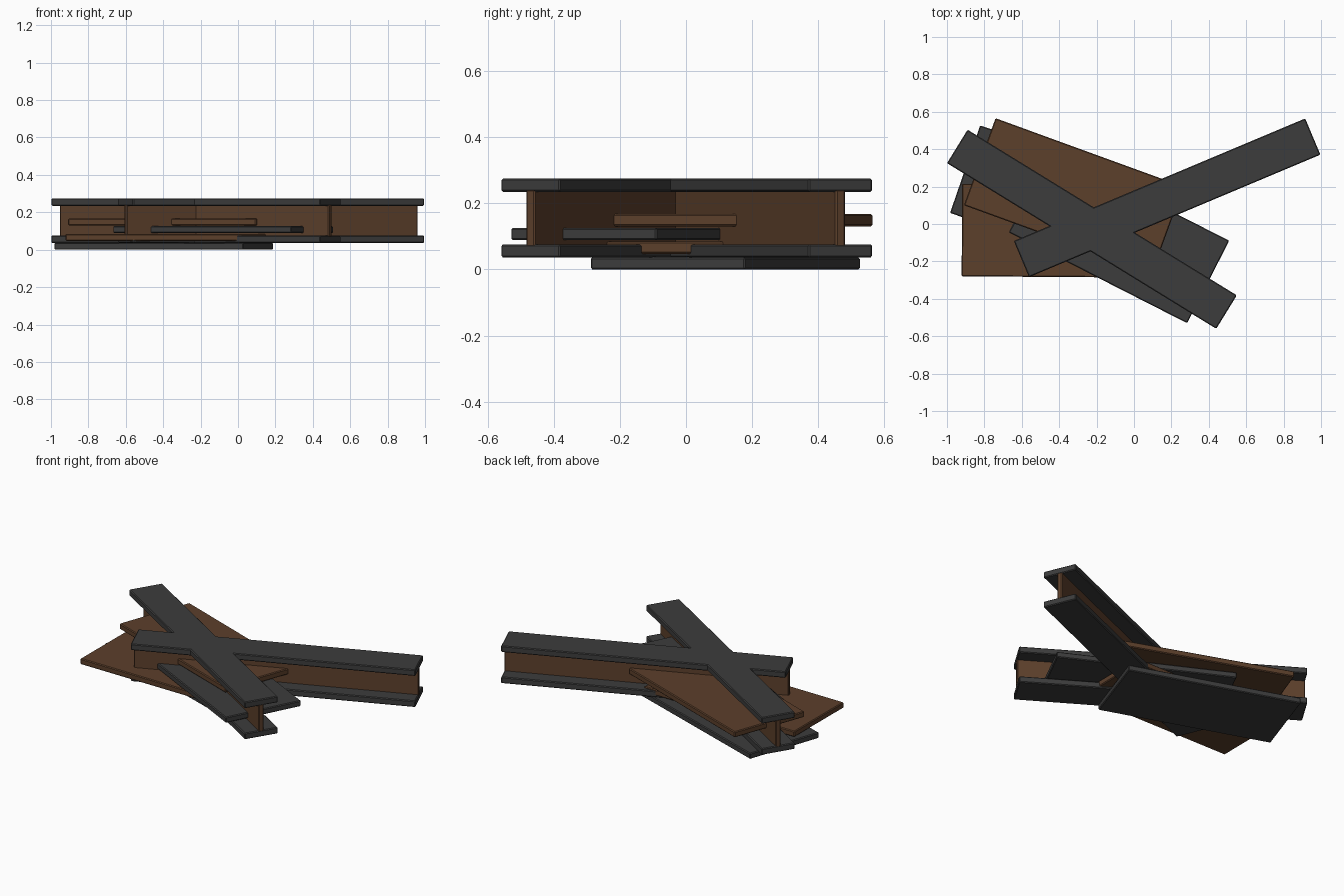
import bpy
import bmesh
import math
from mathutils import Matrix

if "Cube" in bpy.data.objects:
    bpy.data.objects.remove(bpy.data.objects["Cube"])


def material(name, rgb):
    m = bpy.data.materials.new(name)
    m.diffuse_color = (*rgb, 1.0)
    m.use_nodes = True
    m.node_tree.nodes["Principled BSDF"].inputs["Base Color"].default_value = m.diffuse_color
    return m


GREY = material("dark grey metal", (0.045, 0.045, 0.045))
RUST = material("rusty brown", (0.107, 0.050, 0.024))


def slab(name, size, centre, angle, mat, bevel=0.005):
    """Flat bar of the given size, turned about z, with softened edges."""
    bm = bmesh.new()
    bmesh.ops.create_cube(bm, size=1.0, matrix=Matrix.Diagonal((*size, 1.0)))
    mesh = bpy.data.meshes.new(name)
    bm.to_mesh(mesh)
    bm.free()
    mesh.materials.append(mat)
    obj = bpy.data.objects.new(name, mesh)
    obj.location = centre
    obj.rotation_euler.z = math.radians(angle)
    bpy.context.collection.objects.link(obj)
    mod = obj.modifiers.new("softened edges", "BEVEL")
    mod.width = bevel
    mod.segments = 1
    return obj


def i_beam(name, x, y, angle):
    """Two grey flanges joined by a brown web."""
    for part, z in (("lower_flange", 0.056), ("upper_flange", 0.255)):
        slab(f"{name}_{part}", (1.69, 0.21, 0.04), (x, y, z), angle, GREY)
    slab(f"{name}_web", (1.69, 0.032, 0.175), (x, y, 0.155), angle, RUST)


def plate(name, x, y, z, angle, mat):
    slab(name, (1.07, 0.495, 0.037), (x, y, z), angle, mat)


# Crossed girders
i_beam("long_beam", 0.177, 0.14, 22.8)
i_beam("cross_beam", -0.225, -0.028, -31.6)

# Loose scrap plates, bottom to top
plate("ground_plate", -0.397, 0.119, 0.0185, -19.0, GREY)
plate("low_plate", -0.385, -0.036, 0.066, -0.4, RUST)
plate("middle_plate", -0.08, -0.067, 0.107, -27.0, GREY)
plate("high_plate", -0.322, 0.15, 0.149, -20.0, RUST)
